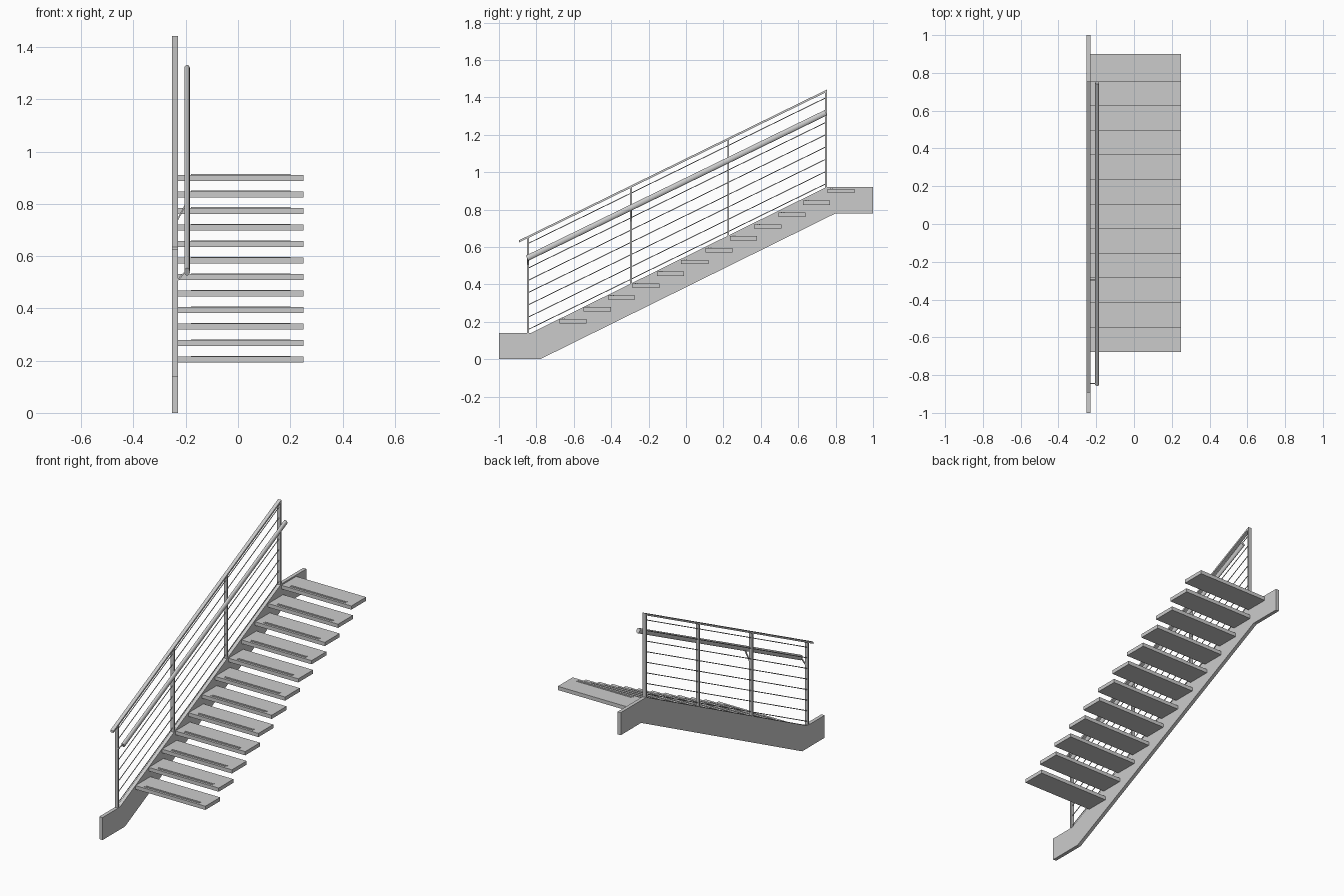
import bpy, bmesh, math
from mathutils import Vector

if "Cube" in bpy.data.objects:
    bpy.data.objects.remove(bpy.data.objects["Cube"])

X0, X1 = -0.252, -0.230          # stringer / railing thickness
XC = (X0 + X1) / 2
SLOPE = 0.4895


def finish(name, bm):
    bmesh.ops.recalc_face_normals(bm, faces=bm.faces)
    me = bpy.data.meshes.new(name)
    bm.to_mesh(me)
    bm.free()
    ob = bpy.data.objects.new(name, me)
    bpy.context.collection.objects.link(ob)
    return ob


def side_prism(name, pts, x0, x1):
    """Extrude a (y, z) outline from x0 to x1."""
    bm = bmesh.new()
    f = bm.faces.new([bm.verts.new((x0, y, z)) for y, z in pts])
    r = bmesh.ops.extrude_face_region(bm, geom=[f])
    vs = [v for v in r["geom"] if isinstance(v, bmesh.types.BMVert)]
    bmesh.ops.translate(bm, verts=vs, vec=(x1 - x0, 0, 0))
    return finish(name, bm)


def box(name, x0, x1, y0, y1, z0, z1):
    return side_prism(name, [(y0, z0), (y1, z0), (y1, z1), (y0, z1)], x0, x1)


def rod(name, a, b, rx, rz, sides):
    """Elliptical bar from a to b, running in a plane of constant x or y."""
    a, b = Vector(a), Vector(b)
    d = (b - a).normalized()
    u = Vector((1, 0, 0)) if abs(d.x) < 1e-6 else Vector((0, 1, 0))
    w = d.cross(u)
    bm = bmesh.new()
    rings = []
    for c in (a, b):
        rings.append([bm.verts.new(c + u * rx * math.cos(t) + w * rz * math.sin(t))
                      for t in (2 * math.pi * (i + 0.5) / sides for i in range(sides))])
    for i in range(sides):
        j = (i + 1) % sides
        bm.faces.new((rings[0][i], rings[0][j], rings[1][j], rings[1][i])).smooth = sides > 8
    for ring in rings:
        bm.faces.new(ring)
    bm.edges.ensure_lookup_table()
    for e in bm.edges:
        if any(len(f.verts) == sides for f in e.link_faces):
            e.smooth = False
    return finish(name, bm)


def rail_z(y):
    return 1.441 + SLOPE * (y - 0.754)


# Side stringer with level ends
side_prism("stringer", [(-1, 0), (-0.78, 0), (0.80, 0.78), (1, 0.78),
                        (1, 0.92), (0.75, 0.92), (-0.83, 0.14), (-1, 0.14)], X0, X1)

# Cantilevered treads with thin grip strips near the nosing
for i in range(12):
    y = -0.677 + i * 0.1302
    z = 0.192 + i * 0.0633
    box(f"tread_{i + 1}", X1 - 0.005, 0.25, y, y + 0.145, z, z + 0.023)
    for k in range(2):
        ys = y + 0.014 + k * 0.012
        box(f"grip_strip_{i + 1}_{k + 1}", -0.18, 0.20, ys, ys + 0.005, z + 0.02, z + 0.0255)

# Flat-bar posts
for i, y in enumerate((-0.844, -0.295, 0.226, 0.749)):
    base = min(0.92, 0.14 + (y + 0.83) * 0.4937)
    box(f"post_{i + 1}", X0, X1, y - 0.005, y + 0.005, max(base, 0.14) - 0.01, rail_z(y) - 0.004)

# Sloping top rail
ya, yb, t = -0.893, 0.754, 0.011
side_prism("top_rail", [(ya, rail_z(ya) - t), (yb, rail_z(yb) - t),
                        (yb, rail_z(yb) + 0.001), (ya, rail_z(ya) + 0.001)], X0, X1)

# Infill cables
for i in range(8):
    off = 0.040 + i * 0.0657
    rod(f"cable_{i + 1}", (XC, -0.844, rail_z(-0.844) - off),
        (XC, 0.749, rail_z(0.749) - off), 0.0025, 0.0025, 8)

# Oval handrail
rod("handrail", (-0.195, -0.85, 0.540), (-0.195, 0.748, 1.318), 0.0108, 0.0155, 24)

# Handrail brackets on the two lower posts
for i, (y, z0, z1) in enumerate(((-0.844, 0.505, 0.545), (-0.295, 0.735, 0.803))):
    rod(f"handrail_bracket_{i + 1}", (-0.234, y, z0), (-0.197, y, z1), 0.005, 0.004, 4)
